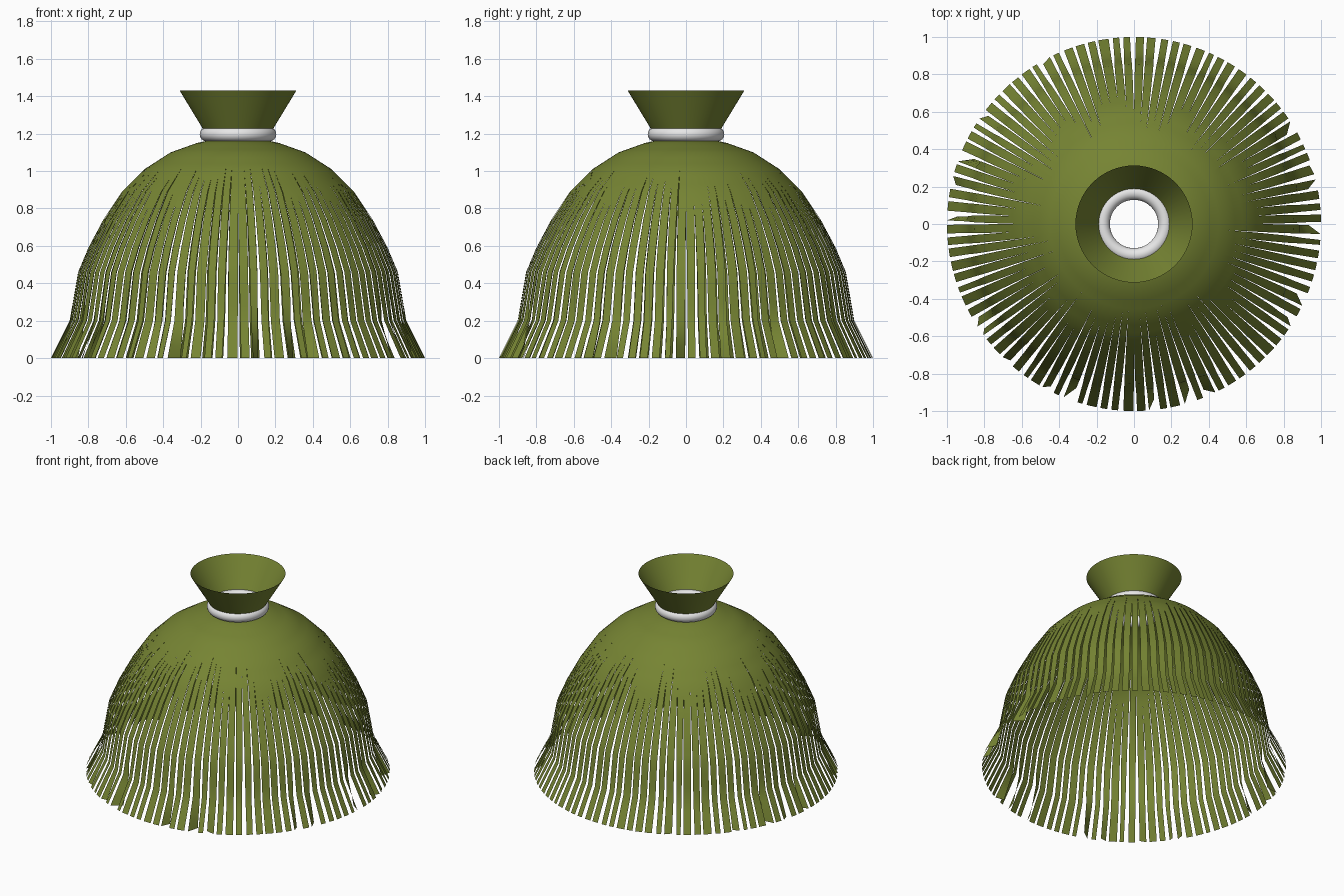
import bpy, bmesh, math, random
from mathutils import Vector

random.seed(7)
cube = bpy.data.objects.get("Cube")
if cube:
    bpy.data.objects.remove(cube, do_unlink=True)


def material(name, rgb):
    mat = bpy.data.materials.new(name)
    mat.use_nodes = True
    mat.diffuse_color = (*rgb, 1)
    node = next(n for n in mat.node_tree.nodes if n.type == 'BSDF_PRINCIPLED')
    node.inputs["Base Color"].default_value = (*rgb, 1)
    return mat


def finish(bm, name, mat):
    mesh = bpy.data.meshes.new(name)
    for face in bm.faces:
        face.smooth = True
    bm.to_mesh(mesh)
    bm.free()
    mesh.materials.append(mat)
    obj = bpy.data.objects.new(name, mesh)
    bpy.context.collection.objects.link(obj)
    return obj


def polar(r, angle, z):
    return Vector((r * math.cos(angle), r * math.sin(angle), z))


def lathe(name, profile, mat, steps=64):
    bm = bmesh.new()
    rings = [[bm.verts.new(polar(r, math.tau * i / steps, z)) for i in range(steps)]
             for r, z in profile]
    for low, high in zip(rings, rings[1:]):
        for i in range(steps):
            j = (i + 1) % steps
            bm.faces.new((low[i], low[j], high[j], high[i]))
    return finish(bm, name, mat)


olive = material("olive green", (0.18, 0.23, 0.033))
white = material("white", (0.8, 0.8, 0.8))

# Fringed dome: profile from the neck down to the flared hem
outline = [(0.15, 1.165), (0.22, 1.15), (0.36, 1.10), (0.50, 1.01), (0.62, 0.89),
           (0.72, 0.74), (0.80, 0.59), (0.855, 0.46), (0.90, 0.20), (1.0, 0.0)]
rows = []
for (r0, z0), (r1, z1) in zip(outline, outline[1:]):
    rows += [(r0 + (r1 - r0) * k / 3, z0 + (z1 - z0) * k / 3) for k in range(3)]
rows.append(outline[-1])

STRIPS = 96
# Each slit has its own upper end, hem width and sideways drift
slits = [(random.uniform(0.80, 1.03), random.uniform(0.008, 0.016),
          random.uniform(-0.009, 0.009)) for _ in range(STRIPS)]
frayed = {i for i in range(STRIPS) if random.random() < 0.14}


def slit_edge(index, z, side):
    top, half_width, drift = slits[index % STRIPS]
    open_amount = max(0, (top - z) / top) ** 0.8
    return math.tau * index / STRIPS + open_amount * (drift + side * half_width)


bm = bmesh.new()
for i in range(STRIPS):
    twist = random.uniform(-0.08, 0.08) if i in frayed else 0
    previous = None
    for r, z in rows:
        curl = twist * max(0, 1 - z / 0.25)
        left = bm.verts.new(polar(r - max(0, curl), slit_edge(i, z, 1), z))
        right = bm.verts.new(polar(r - max(0, -curl), slit_edge(i + 1, z, -1), z))
        if previous:
            bm.faces.new((previous[0], left, right, previous[1]))
        previous = (left, right)
bmesh.ops.remove_doubles(bm, verts=bm.verts, dist=0.0001)
finish(bm, "fringed_dome", olive)

# Open flared collar
lathe("flared_collar", [(0.172, 1.20), (0.313, 1.432)], olive)

# Rounded ring around the neck
ring = [(0.167 + 0.038 * math.cos(math.tau * k / 16),
         1.197 + 0.038 * math.sin(math.tau * k / 16)) for k in range(17)]
neck = lathe("neck_ring", ring, white)
bm = bmesh.new()
bm.from_mesh(neck.data)
bmesh.ops.remove_doubles(bm, verts=bm.verts, dist=0.0001)
bm.to_mesh(neck.data)
bm.free()
